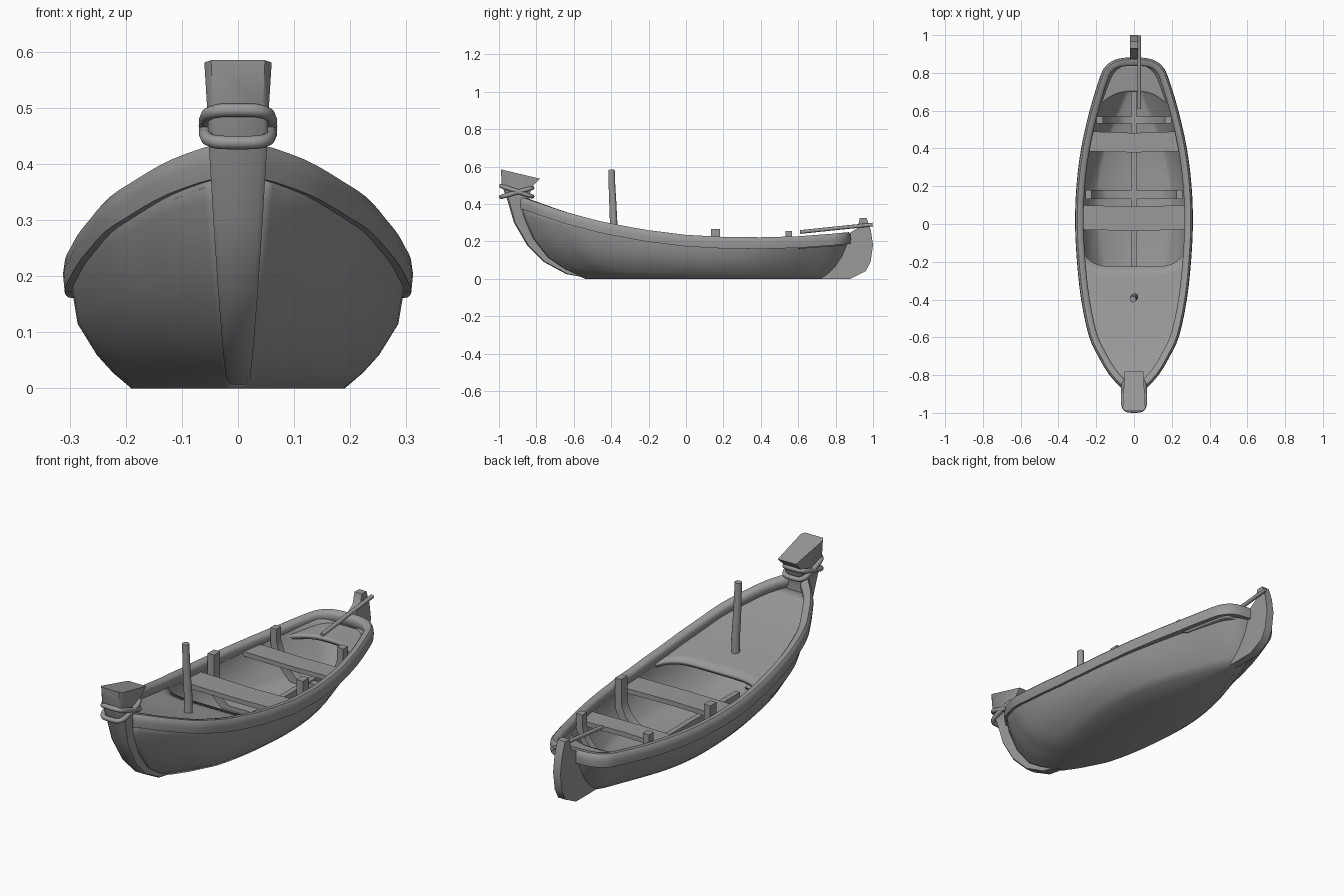
import bpy, bmesh, math
from mathutils import Vector

if "Cube" in bpy.data.objects:
    bpy.data.objects.remove(bpy.data.objects["Cube"])

grey = bpy.data.materials.new("plain_grey")
grey.use_nodes = True
grey.diffuse_color = (0.32, 0.32, 0.32, 1)
grey.node_tree.nodes["Principled BSDF"].inputs["Base Color"].default_value = (0.32, 0.32, 0.32, 1)
parts = []


def finish(name, bm, thickness=0):
    bmesh.ops.remove_doubles(bm, verts=bm.verts, dist=0.0005)
    bmesh.ops.recalc_face_normals(bm, faces=bm.faces)
    mesh = bpy.data.meshes.new(name)
    bm.to_mesh(mesh)
    bm.free()
    mesh.materials.append(grey)
    ob = bpy.data.objects.new(name, mesh)
    bpy.context.collection.objects.link(ob)
    if thickness:
        mod = ob.modifiers.new("thickness", 'SOLIDIFY')
        mod.thickness = thickness
        mod.offset = -1
    parts.append(ob)


def loft(name, rows, wrap=False, caps=False, loop=False, thickness=0):
    """Skin rows of points; wrap closes each row, loop joins last row to first."""
    bm = bmesh.new()
    grid = [[bm.verts.new(p) for p in row] for row in rows]
    n = len(rows[0])
    pairs = list(zip(grid, grid[1:])) + ([(grid[-1], grid[0])] if loop else [])
    for a, b in pairs:
        for j in range(n if wrap else n - 1):
            k = (j + 1) % n
            bm.faces.new((a[j], a[k], b[k], b[j]))
    if caps:
        bm.faces.new(grid[0])
        bm.faces.new(grid[-1])
    finish(name, bm, thickness)


def prism(name, outline, axis, lo, hi):
    """Extrude a 2D outline along the given axis."""
    def at(p, d):
        q = list(p)
        q.insert(axis, d)
        return q
    loft(name, [[at(p, d) for p in outline] for d in (lo, hi)], wrap=True, caps=True)


def tube(name, points, radius, sides=10, loop=False, taper=1):
    pts = [Vector(p) for p in points]
    rows = []
    for i, p in enumerate(pts):
        if loop:
            t = pts[(i + 1) % len(pts)] - pts[i - 1]
        else:
            t = pts[min(i + 1, len(pts) - 1)] - pts[max(i - 1, 0)]
        t.normalize()
        ref = Vector((0, 0, 1)) if loop else Vector((1, 0, 0))
        u = t.cross(ref).normalized()
        v = t.cross(u)
        r = radius * (1 + (taper - 1) * i / (len(pts) - 1))
        ring = [2 * math.pi * k / sides for k in range(sides)]
        rows.append([p + r * (math.cos(a) * u + math.sin(a) * v) for a in ring])
    loft(name, rows, wrap=True, caps=not loop, loop=loop)


def lerp_table(table, y):
    for (y0, v0), (y1, v1) in zip(table, table[1:]):
        if y <= y1:
            return v0 + (v1 - v0) * max(0, (y - y0) / (y1 - y0))
    return table[-1][1]


# Plan outline of the gunwale, bow to stern, smoothed
plan = [(.05, -.885), (.13, -.8), (.19, -.7), (.24, -.59), (.28, -.4), (.302, -.2), (.312, 0),
        (.305, .2), (.28, .4), (.235, .6), (.18, .78), (.15, .835), (.105, .868), (.05, .88), (0, .882)]
side = []
for i in range(len(plan) - 1):
    p0, p1, p2, p3 = [Vector(plan[min(max(i + k, 0), len(plan) - 1)]) for k in (-1, 0, 1, 2)]
    for s in range(3):
        t = s / 3
        side.append(p1 + 0.5 * t * (p2 - p0 + t * (2 * p0 - 5 * p1 + 4 * p2 - p3
                                                  + t * (3 * p1 - p0 - 3 * p2 + p3))))
side.append(Vector(plan[-1]))
width_table = [(p.y, p.x) for p in side]
sheer_table = [(-.88, .432), (-.77, .395), (-.65, .355), (-.45, .303), (-.22, .26), (0, .233),
               (.2, .222), (.4, .22), (.6, .225), (.8, .24), (.89, .248)]


def width(y):
    return lerp_table(width_table, y)


def sheer(y):
    return lerp_table(sheer_table, y)


# Hull: levels of (height fraction, half width, bow y, stern y)
bow_y, stern_y = plan[0][1], plan[-1][1]
levels = [(0, .19, -.54, .74), (.12, .223, -.65, .775), (.26, .252, -.74, .805),
          (.5, .286, -.82, .84), (.78, .297, -.87, .865), (.95, .3, -.88, .875)]


def hull_point(level, x, y):
    """Carry a gunwale point down to a lower level of the hull."""
    f, w, y0, y1 = level
    power = 1 + (1 - f) * (.4 + 1.3 * max(0, y))
    u = (y - bow_y) / (stern_y - bow_y)
    return (w * (x / .312) ** power, y0 + (y1 - y0) * u, f * sheer(y))


def hull_section(y):
    """Half section of the hull at a fixed y, from the bottom up."""
    points = []
    for level in levels:
        top = bow_y + (stern_y - bow_y) * (y - level[2]) / (level[3] - level[2])
        x, _, z = hull_point(level, width(top), top)
        points.append((x, z))
    return points


rows = []
for p in side:
    half = [hull_point(level, p.x, p.y) for level in levels]
    rows.append([(-x, y, z) for x, y, z in reversed(half)] + half)
loft("hull", rows, thickness=.018)

# Gunwale rail swept round both sides and the stern
path = side + [Vector((-p.x, p.y)) for p in reversed(side[:-1])]
section = [(-.045, -.012), (-.036, 0), (-.012, .002), (-.003, -.008), (0, -.03),
           (-.003, -.06), (-.03, -.06), (-.045, -.035)]
rows = []
for i, p in enumerate(path):
    t = (path[min(i + 1, len(path) - 1)] - path[max(i - 1, 0)]).normalized()
    rows.append([(p.x + t.y * o, p.y - t.x * o, sheer(p.y) + dz) for o, dz in section])
loft("gunwale_rail", rows, wrap=True, caps=True)


# Fore and aft decks with curved inner edges
def deck(name, end, edge):
    rows = []
    for r in range(13):
        row = []
        for c in range(-10, 11):
            a = c / 10
            y = end + (edge(a) - end) * r / 12
            row.append((a * (width(y) - .025), y, sheer(y) - .045))
        rows.append(row)
    loft(name, rows, thickness=.02)


deck("fore_deck", -.85, lambda a: -.225 + .09 * a ** 6)
deck("aft_deck", .84, lambda a: .7 - .1 * abs(a) ** 3)

# Stem post with flared head: (outer y, z, inner y, z, half width)
stem = [(-.99, .585, -.78, .535, .06), (-.985, .5, -.83, .485, .055), (-.955, .42, -.84, .4, .051),
        (-.92, .3, -.83, .3, .044), (-.85, .18, -.77, .2, .036), (-.76, .09, -.7, .12, .029),
        (-.64, .025, -.6, .06, .023), (-.5, 0, -.48, .03, .02)]
rows = []
for yo, zo, yi, zi, w in stem:
    ym, zm = yo + .08 * (yi - yo), zo + .08 * (zi - zo)
    half = [(w * .8, yo, zo), (w, ym, zm), (w * .82, yi, zi)]
    rows.append(half + [(-x, y, z) for x, y, z in reversed(half)])
loft("stem_post", rows, wrap=True, caps=True)

# Two crossed rope rings round the stem
for name, z, tilt in (("upper_rope", .468, -.028), ("lower_rope", .462, .024)):
    loop = []
    for k in range(28):
        a = 2 * math.pi * k / 28
        c, s = math.cos(a), math.sin(a)
        x = .058 * math.copysign(abs(c) ** .5, c)
        y = .083 * math.copysign(abs(s) ** .5, s)
        loop.append((x, -.905 + y, z + tilt * y / .083))
    tube(name, loop, .012, 8, loop=True)

# Rudder with its deadwood, and the tiller
rudder = [(.72, 0), (.88, 0), (.96, .04), (.987, .09), (1, .18), (.988, .26), (.965, .325),
          (.93, .325), (.915, .27), (.86, .235), (.8, .1)]
prism("rudder", rudder, 0, -.02, .02)
tube("tiller", [(.028, .61, .25), (.028, .8, .27), (.028, .998, .29)], .01, 8)

# Short crooked mast
tube("mast", [(0, -.388, .2), (.003, -.387, .3), (-.002, -.392, .42), (-.003, -.396, .5),
              (-.005, -.398, .583)], .021, 10, taper=.8)

# Thwarts
for name, y0, y1 in (("middle_thwart", -.03, .1), ("aft_thwart", .385, .49)):
    outline = [(-width(y0) + .03, y0), (0, y0 - .006), (width(y0) - .03, y0),
               (width(y1) - .03, y1), (0, y1 - .008), (-width(y1) + .03, y1)]
    prism(name, outline, 2, .16, .183)

# Ribs following the hull, with their heads standing above the rail
for name, y, top, d in (("middle_rib", .157, .265, .024), ("aft_rib", .55, .255, .018)):
    w = width(y) - .05
    curve = [(min(w, x - .012), z + .01) for x, z in hull_section(y)[:-1]]
    outer = [(w, top)] + curve[::-1]
    inner = [(x - .034, z + .03 * (1 - z / top)) for x, z in curve] + [(w - .034, top)]
    outline = outer + [(-x, z) for x, z in reversed(outer)]
    outline += [(-x, z) for x, z in reversed(inner)] + inner
    prism(name, outline, 1, y - d, y + d)

# Keelson along the floor
prism("keelson", [(-.013, .01), (.013, .01), (.013, .045), (-.013, .045)], 1, -.4, .7)

# Smooth shading with sharp edges kept
bpy.ops.object.select_all(action='DESELECT')
for ob in parts:
    ob.select_set(True)
bpy.context.view_layer.objects.active = parts[0]
bpy.ops.object.shade_smooth_by_angle(angle=math.radians(50))
